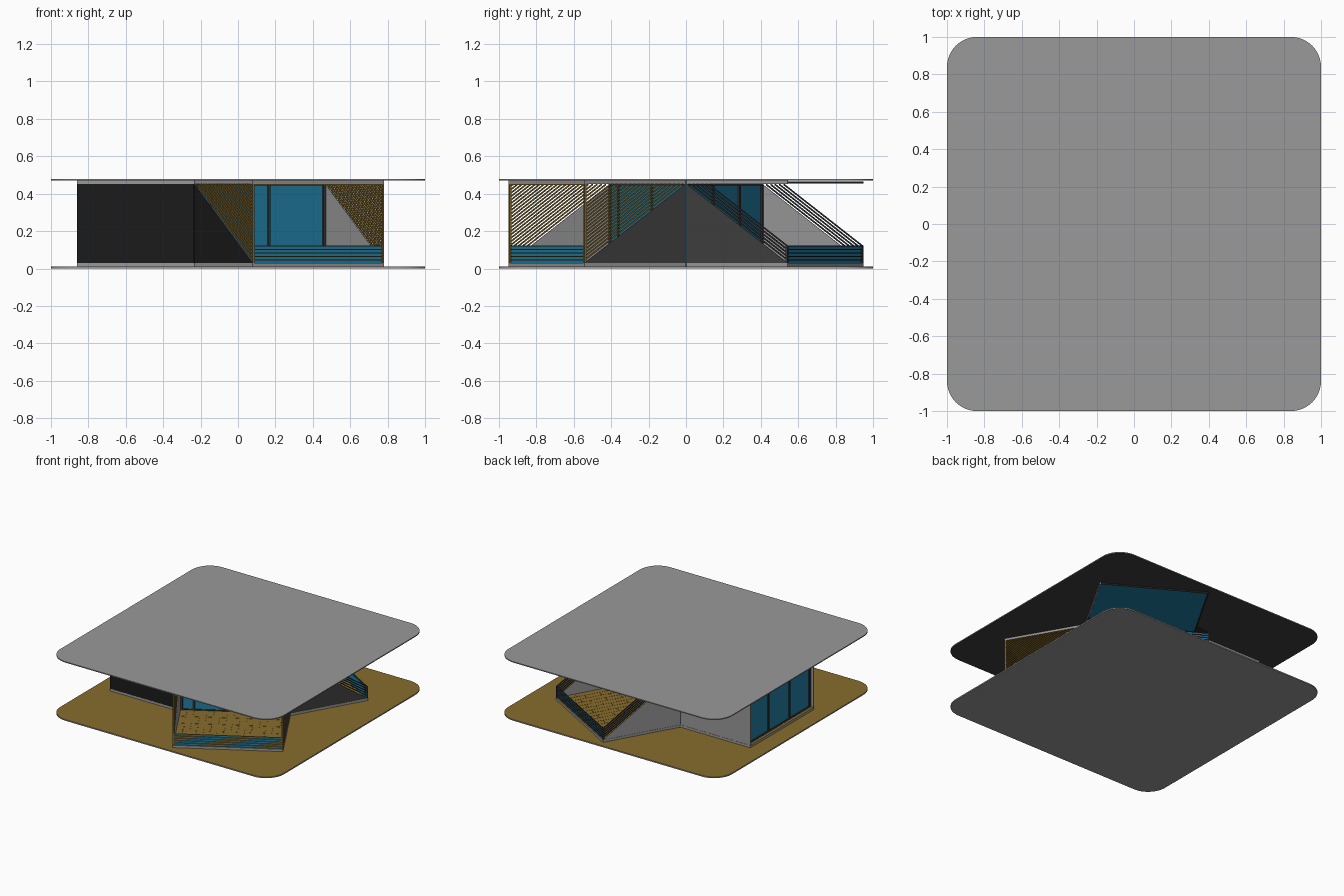
import bpy, bmesh, math
from mathutils import Matrix, Vector

if "Cube" in bpy.data.objects:
    bpy.data.objects.remove(bpy.data.objects["Cube"])

# Plan: equilateral core with three rectangular wings
IN, OUT, W = 0.236, 0.86, 0.406      # inner line, outer end, half width of a wing
Z0, Z1 = 0.03, 0.453                 # finished floor and ceiling
T = 0.005                            # wall thickness


def material(name, r, g, b):
    m = bpy.data.materials.new(name)
    m.diffuse_color = (r, g, b, 1)
    m.use_nodes = True
    m.node_tree.nodes["Principled BSDF"].inputs["Base Color"].default_value = m.diffuse_color
    return m


GREY = material("grey_paint", 0.32, 0.32, 0.32)
GOLD = material("wood", 0.245, 0.15, 0.026)
TEAL = material("glass", 0.015, 0.21, 0.37)
SLAT = material("slat_wood", 0.22, 0.135, 0.024)
DARK = material("ceiling_paint", 0.047, 0.047, 0.047)
BLACK = material("black_paint", 0.0105, 0.0105, 0.0105)
MID = material("mid_paint", 0.05, 0.05, 0.05)
FRAME = material("frame_metal", 0.035, 0.035, 0.035)


def prism(pts, vec):
    return [Vector(p) for p in pts], Vector(vec)


def box(x0, x1, y0, y1, z0, z1):
    return prism([(x0, y0, z0), (x1, y0, z0), (x1, y1, z0), (x0, y1, z0)], (0, 0, z1 - z0))


def build(name, solids, mat=GREY, angle=0, skin=None, side=None):
    """Extrude every profile into one object; skin paints the faces pointing to side."""
    bm = bmesh.new()
    for pts, vec in solids:
        a = [bm.verts.new(p) for p in pts]
        b = [bm.verts.new(p + vec) for p in pts]
        bm.faces.new(a)
        bm.faces.new(b)
        for i in range(len(a)):
            j = (i + 1) % len(a)
            bm.faces.new((a[i], a[j], b[j], b[i]))
    bmesh.ops.recalc_face_normals(bm, faces=bm.faces)
    me = bpy.data.meshes.new(name)
    me.materials.append(mat)
    if skin:
        me.materials.append(skin)
        for f in bm.faces:
            if f.normal.dot(Vector(side)) > 0.9:
                f.material_index = 1
    bm.transform(Matrix.Rotation(math.radians(angle), 4, 'Z'))
    bm.to_mesh(me)
    bm.free()
    ob = bpy.data.objects.new(name, me)
    bpy.context.collection.objects.link(ob)
    return ob


# Rounded ground and roof plates
def plate(z):
    r, pts = 0.16, []
    for k, (sx, sy) in enumerate([(1, 1), (-1, 1), (-1, -1), (1, -1)]):
        for i in range(13):
            a = math.radians(90 * k + 7.5 * i)
            pts.append((sx * (1 - r) + r * math.cos(a), sy * (1 - r) + r * math.sin(a), z))
    return pts


build("ground_plate", [prism(plate(0), (0, 0, 0.01))], GREY, 0, GOLD, (0, 0, 1))
build("roof_plate", [prism(plate(0.47), (0, 0, 0.008))], GREY, 0, DARK, (0, 0, -1))

# Triangular core floor and ceiling
core = [(2 * IN * math.cos(math.radians(a)), 2 * IN * math.sin(math.radians(a))) for a in (0, 120, 240)]
build("core_floor", [prism([(x, y, 0.01) for x, y in core], (0, 0, Z0 - 0.01))], GREY, 0, GOLD, (0, 0, 1))
build("core_ceiling", [prism([(x, y, Z1) for x, y in core], (0, 0, 0.017))])


def glazing(name, x, joints, angle):
    """Sliding glass wall with frame across a wing at local distance x."""
    w = W - T
    build(name + "_glass", [box(x - 0.003, x + 0.003, -w, w, Z0, Z1)], TEAL, angle)
    bars = [box(x - 0.01, x + 0.01, -w, w, z, z + 0.008) for z in (Z0, Z1 - 0.008)]
    for j in joints:
        y = -w + 2 * w * j
        bars.append(box(x - 0.01, x + 0.01, y - 0.008, y + 0.008, Z0, Z1))
    build(name + "_frame", bars, FRAME, angle)


def sloped_slats(ks, pitch):
    """Slats parallel to the sloping wall edge, on both sides of a wing."""
    out, L, h = [], OUT - IN, 0.008
    for k in ks:
        xs = IN + k * pitch * L / (Z1 - Z0)          # meets the ceiling here
        ze = Z0 + k * pitch                          # height at the outer end
        if xs > OUT - 0.02:
            continue
        for s in (-1, 1):
            y = s * (W - 0.004) - 0.004
            out.append(prism([(xs, y, Z1), (OUT, y, ze), (OUT, y, ze - h), (xs, y, Z1 - h)], (0, 0.008, 0)))
    return out


def end_rail(name, angle, mat):
    """Glass balustrade with horizontal bars at the end of a terrace."""
    build(name + "_glass", [box(OUT - 0.012, OUT - 0.008, -W + T, W - T, Z0, 0.118)], TEAL, angle)
    build(name + "_bars", [box(OUT - 0.008, OUT, -W, W, Z0 + k * 0.0185 - 0.005, Z0 + k * 0.0185)
                           for k in range(1, 6)], mat, angle)


for name, angle in (("covered_terrace", -60), ("open_terrace", 60), ("room", 180)):
    # Wing floor with staggered boards
    build(name + "_floor", [box(IN, OUT, -W, W, 0.01, Z0 - 0.001)], GREY, angle, GOLD, (0, 0, 1))
    boards, rows = [], 16
    bw, bl = 2 * (W - T) / rows, (OUT - IN - 0.02) / 5
    for r in range(rows):
        y = -W + T + r * bw
        cuts = [0] + [i + 0.5 * (r % 2) for i in range(1, 5)] + [5]
        for a, b in zip(cuts, cuts[1:]):
            boards.append(box(IN + a * bl + 0.001, IN + b * bl - 0.001, y + 0.001, y + bw - 0.001,
                              Z0 - 0.001, Z0 + 0.001))
    build(name + "_boards", boards, GOLD, angle)

    # Side walls: full in the room wing, sloping triangles on the terraces
    for s, label in ((-1, "right"), (1, "left")):
        pts = [(IN, Z0), (OUT, Z0)] + ([(OUT, Z1)] if name == "room" else []) + [(IN, Z1)]
        n = Matrix.Rotation(math.radians(angle), 3, 'Z') @ Vector((0, s, 0))
        skin = MID if n.x > 0.5 else BLACK if n.y < -0.4 else None
        build(f"{name}_{label}_wall", [prism([(x, s * W, z) for x, z in pts], (0, -s * T, 0))],
              GREY, angle, skin, (0, s, 0))

    # Ceiling: solid, or a framed glass canopy on the open terrace
    if name == "open_terrace":
        build("canopy_glass", [box(IN, OUT - 0.01, -W + 0.01, W - 0.01, Z1 + 0.004, Z1 + 0.009)], TEAL, angle)
        build("canopy_frame", [box(IN, OUT, W - 0.008, W, Z1 + 0.002, Z1 + 0.011),
                               box(OUT - 0.008, OUT, -W + 0.008, W - 0.008, Z1 + 0.002, Z1 + 0.011)], FRAME, angle)
        build("canopy_fascia", [box(IN, OUT, -W, -W + 0.008, Z1, 0.47)], GREY, angle)
    else:
        under = GOLD if name == "covered_terrace" else None
        build(name + "_ceiling", [box(IN, OUT, -W, W, Z1, 0.47)], GREY, angle, under, (0, 0, -1))

# Glass walls
glazing("room_end", OUT - 0.035, (0.01, 1 / 3, 2 / 3, 0.99), 180)
glazing("open_terrace_door", IN, (0.01, 0.34, 0.69, 0.99), 60)
glazing("covered_terrace_door", IN, (0.01, 0.12, 0.565, 0.99), -60)

# Railings and slatted screens
end_rail("open_rail", 60, FRAME)
end_rail("covered_rail", -60, SLAT)
build("open_side_rails", sloped_slats(range(1, 6), 0.0185), FRAME, 60)
build("covered_side_screens", sloped_slats(range(1, 23), 0.0185), SLAT, -60)
build("covered_posts", [box(OUT - 0.01, OUT, s * (W - 0.005) - 0.005, s * (W - 0.005) + 0.005, Z0, Z1)
                        for s in (-1, 1)], SLAT, -60)
build("covered_beam", [box(OUT - 0.01, OUT, -W + 0.01, W - 0.01, Z1 - 0.006, Z1)], SLAT, -60)
build("open_rail_posts", [box(OUT - 0.01, OUT, s * (W - 0.005) - 0.005, s * (W - 0.005) + 0.005, Z0, 0.123)
                          for s in (-1, 1)], FRAME, 60)
